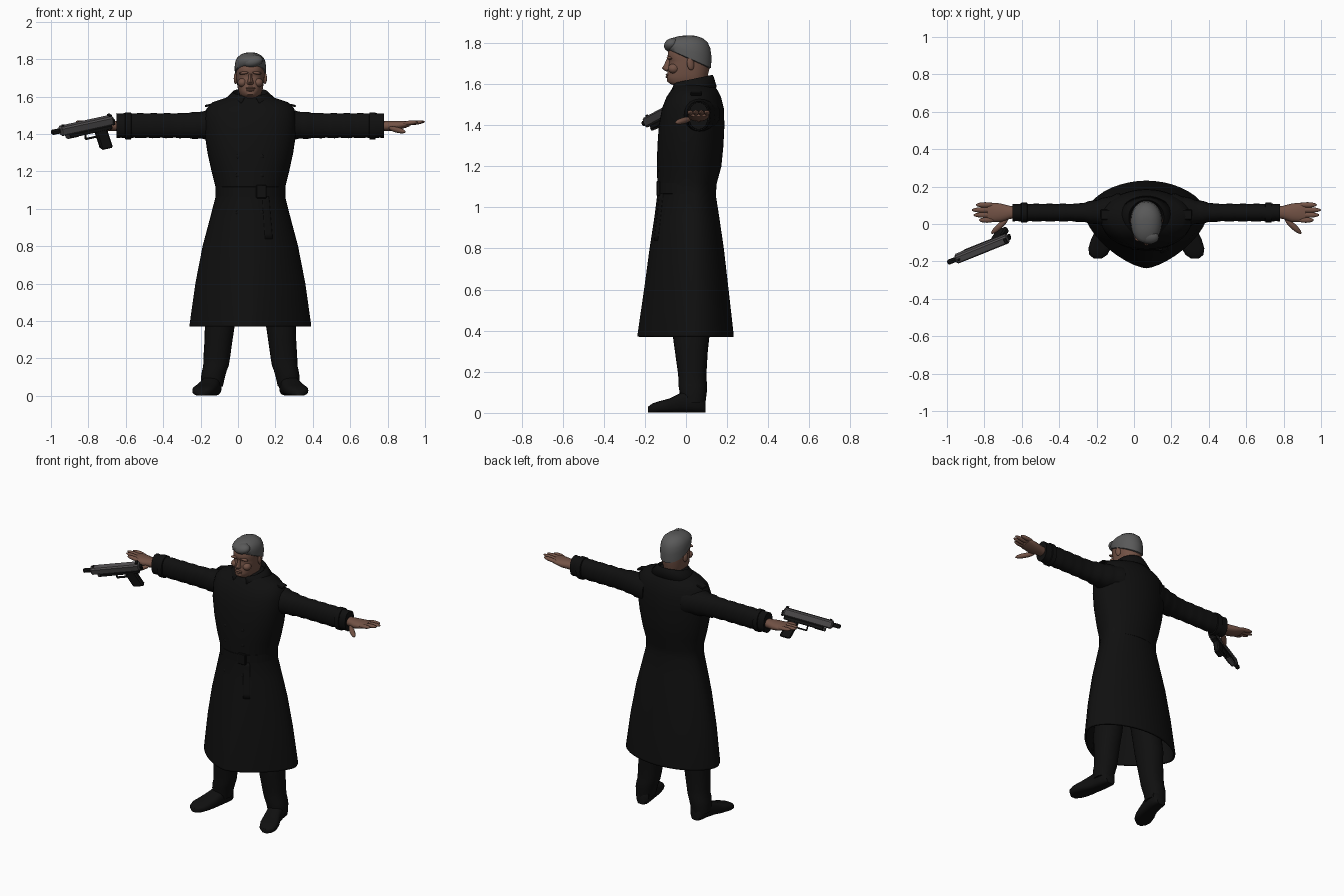
import bpy, bmesh, math
from mathutils import Vector, Matrix

if "Cube" in bpy.data.objects:
    bpy.data.objects.remove(bpy.data.objects["Cube"])
CX = 0.066  # body centre line


def material(name, r, g, b):
    m = bpy.data.materials.new(name)
    m.use_nodes = True
    m.diffuse_color = (r, g, b, 1)
    m.node_tree.nodes["Principled BSDF"].inputs["Base Color"].default_value = (r, g, b, 1)
    return m


CLOTH = material("black cloth", .005, .005, .005)
SKIN = material("skin", .17, .085, .06)
HAIR = material("grey hair", .1, .1, .1)
STEEL = material("gun grey", .08, .075, .078)
GRIP = material("gun black", .008, .008, .008)


def finish(name, bm, mat, angle=45, solid=0):
    bmesh.ops.recalc_face_normals(bm, faces=bm.faces)
    me = bpy.data.meshes.new(name)
    bm.to_mesh(me)
    bm.free()
    ob = bpy.data.objects.new(name, me)
    bpy.context.collection.objects.link(ob)
    me.materials.append(mat)
    if solid:
        mod = ob.modifiers.new("thickness", 'SOLIDIFY')
        mod.thickness = solid
    bpy.ops.object.select_all(action='DESELECT')
    ob.select_set(True)
    bpy.context.view_layer.objects.active = ob
    bpy.ops.object.shade_smooth_by_angle(angle=math.radians(angle))
    return ob


def oval(t, n):
    c, s = math.cos(t), math.sin(t)
    return math.copysign(abs(c) ** (2 / n), c), math.copysign(abs(s) ** (2 / n), s)


def loft(name, rings, mat, closed=True, caps=(True, True), **kw):
    bm = bmesh.new()
    rows = [[bm.verts.new(p) for p in r] for r in rings]
    k = len(rows[0])
    for a, b in zip(rows, rows[1:]):
        for i in range(k if closed else k - 1):
            j = (i + 1) % k
            bm.faces.new((a[i], a[j], b[j], b[i]))
    for row, cap in zip((rows[0], rows[-1]), caps):
        if cap and closed:
            bm.faces.new(row)
    return finish(name, bm, mat, **kw)


def level_ring(z, hw, yf, yb, nf=2, nb=2, yc=.04, tilt=0, x=CX, k=40):
    """Horizontal ring with separate front and back depth."""
    pts = []
    for i in range(k):
        t = math.tau * i / k
        c, s = oval(t, nb if t < math.pi else nf)
        y = yc + s * (yb - yc if s > 0 else yc - yf)
        pts.append((x + hw * c, y, z - tilt * y))
    return pts


def cross_ring(x, y, z, ry, rz, n=2.2, k=20):
    return [(x, y + ry * c, z + rz * s) for c, s in (oval(math.tau * i / k, n) for i in range(k))]


def ball(name, loc, size, mat, rot=(0, 0, 0)):
    bm = bmesh.new()
    bmesh.ops.create_uvsphere(bm, u_segments=20, v_segments=12, radius=1)
    bm.transform(Matrix.LocRotScale(Vector(loc), Matrix.Rotation(rot[0], 3, 'X')
                 @ Matrix.Rotation(rot[1], 3, 'Y') @ Matrix.Rotation(rot[2], 3, 'Z'), Vector(size)))
    return finish(name, bm, mat)


def box(name, loc, size, mat, frame=Matrix(), bevel=.004, shear=0):
    bm = bmesh.new()
    bmesh.ops.create_cube(bm, size=1)
    for v in bm.verts:
        v.co = Vector(v.co[i] * size[i] for i in range(3))
        v.co.x += shear * v.co.z
    bmesh.ops.bevel(bm, geom=bm.edges[:], offset=bevel, segments=1, affect='EDGES')
    bm.transform(frame @ Matrix.Translation(loc))
    return finish(name, bm, mat, 20)


# Coat body: height, half width, front, back, front roundness
COAT = [(.37, .313, -.225, .22, 1.45), (.38, .313, -.224, .22, 1.45), (.6, .282, -.192, .195, 1.6),
        (.8, .243, -.165, .172, 1.75), (.95, .203, -.142, .15, 1.9), (1.06, .175, -.128, .133, 2),
        (1.12, .175, -.127, .138, 2.1), (1.2, .195, -.13, .16, 2.2), (1.3, .217, -.127, .17, 2.3),
        (1.4, .232, -.12, .175, 2.3), (1.48, .234, -.105, .172, 2.3), (1.53, .224, -.085, .16, 2.2),
        (1.56, .195, -.065, .145, 2.1), (1.583, .125, -.05, .13, 2), (1.6, .08, -.03, .11, 2)]
loft("coat", [level_ring(z, w, f, b, n, 1.9) for z, w, f, b, n in COAT], CLOTH,
     caps=(False, True), solid=-.012)


def coat_y(x, z, back=False):
    """Depth of the coat surface at a given place."""
    for a, b in zip(COAT, COAT[1:]):
        if a[0] <= z <= b[0]:
            t = (z - a[0]) / (b[0] - a[0])
            _, w, f, r, n = (p + (q - p) * t for p, q in zip(a, b))
            n = 1.9 if back else n
            s = max(0, 1 - min(1, abs(x - CX) / w) ** n) ** (1 / n)
            return .04 + s * (r - .04 if back else f - .04)
    return 0


def panel(name, corners, back=False, lift=.008, steps=8):
    """Cloth plate that follows the coat between four corners (x, z)."""
    a, b, c, d = (Vector(p) for p in corners)
    rows = []
    for i in range(steps + 1):
        u = i / steps
        line = [a.lerp(b, u).lerp(d.lerp(c, u), j / steps) for j in range(steps + 1)]
        rows.append([(p.x, coat_y(p.x, p.y, back) + (lift if back else -lift), p.y) for p in line])
    return loft(name, rows, CLOTH, closed=False, solid=.008)


# Coat details
panel("front_flap", [(.15, 1.5), (.16, 1.13), (.145, 1.13), (.135, 1.5)])
panel("skirt_edge", [(.16, 1.05), (.185, .38), (.17, .38), (.145, 1.05)])
panel("right_lapel", [(.05, 1.55), (.12, 1.33), (-.06, 1.45), (-.03, 1.55)])
panel("left_lapel", [(.09, 1.55), (.12, 1.33), (.23, 1.42), (.17, 1.55)], lift=.01)
panel("back_cape", [(-.1, 1.54), (.23, 1.54), (.22, 1.32), (-.09, 1.32)], back=True, lift=.004)
panel("belt_tail", [(.13, 1.07), (.165, 1.07), (.185, .84), (.145, .84)], lift=.014)
for z in (1.18, 1.28, .98):
    for x in (0, .125):
        ball("button", (x, coat_y(x, z) - .008, z), (.012, .006, .012), CLOTH)

# Belt and buckle
loft("belt", [level_ring(z, .175 + o, -.13 - o, .136 + o, 2.1, 1.9)
              for z, o in ((1.063, 0), (1.067, .011), (1.118, .011), (1.122, 0))], CLOTH)
box("buckle", (.125, coat_y(.125, 1.09) - .016, 1.092), (.055, .018, .072), CLOTH)

# Collar, open at the front, folded outward
collar = []
for z, w, d, droop in ((1.56, .075, .08, 0), (1.635, .086, .089, .02), (1.645, .094, .094, .02),
                       (1.635, .104, .1, .02), (1.585, .15, .115, .01)):
    row = []
    for i in range(33):
        t = math.radians(-72 + 324 * i / 32)
        s = math.sin(t)
        row.append((CX + w * math.cos(t), .035 + d * s, z - droop * (1 - s)))
    collar.append(row)
loft("collar", collar, CLOTH, closed=False, solid=.008)

# Limbs, built once for each side
for side, word in ((1, "left"), (-1, "right")):
    X = lambda d: CX + side * d
    arm = []
    for i in range(25):
        t = i / 24
        fold = .003 * math.sin(i * 2.1) * (1 - .5 * t)
        taper = max(0, 1 - t * 2.4) ** 1.3
        arm.append(cross_ring(X(.14 + .575 * t), .061 + .008 * taper, 1.445 + .006 * taper,
                              .047 + .05 * taper + fold, .066 + .02 * taper + fold))
    loft(word + "_sleeve", arm, CLOTH)
    loft(word + "_cuff_strap", [cross_ring(X(d), .061, 1.444, r, r + .018)
                                for d, r in ((.635, .046), (.638, .054), (.668, .054), (.671, .046))], CLOTH)
    box(word + "_epaulette", (0, 0, 0), (.12, .055, .012), CLOTH,
        Matrix.Translation((X(.185), .05, 1.562)) @ Matrix.Rotation(side * .22, 4, 'Y'))
    # Hand with fingers and thumb
    loft(word + "_palm", [cross_ring(X(d), y, z, a, b) for d, y, z, a, b in
                          ((.69, .062, 1.443, .03, .027), (.73, .062, 1.443, .035, .027),
                           (.78, .06, 1.445, .05, .026), (.83, .062, 1.452, .052, .019),
                           (.85, .062, 1.455, .048, .014))], SKIN)
    for y, length in ((.021, .895), (.048, .925), (.075, .934), (.102, .912)):
        mid = (.81 + length) / 2
        ball(word + "_finger", (X(mid), y, 1.46), (length - mid, .0145, .012), SKIN, (0, -side * .1, 0))
    ball(word + "_thumb", (X(.785), -.012, 1.422), (.06, .016, .015), SKIN,
         (0, side * .25, -side * .72))
    # Trouser leg
    loft(word + "_trouser", [level_ring(z, w, y - h, y + h, 2.2, 2.2, y, x=X(d), k=24) for z, d, w, y, h in
                             ((.05, .205, .058, .035, .06), (.1, .2, .064, .035, .066),
                              (.135, .192, .066, .033, .07), (.16, .184, .068, .032, .068),
                              (.2, .18, .071, .03, .07), (.3, .17, .075, .026, .08),
                              (.38, .163, .08, .025, .09), (.6, .13, .085, .02, .09))], CLOTH)
    # Shoe, swept from heel to outward toe
    shoe = []
    for y, d, w, h in ((.095, .2, .03, .07), (.08, .2, .046, .1), (.03, .205, .05, .115), (-.03, .218, .052, .095),
                       (-.08, .235, .06, .07), (-.13, .25, .06, .057), (-.165, .257, .048, .045),
                       (-.185, .26, .02, .03)):
        shoe.append([(X(d) + w * c, y, max(.003, h / 2 + h / 2 * s))
                     for c, s in (oval(math.tau * i / 20, 2.8) for i in range(20))])
    loft(word + "_shoe", shoe, CLOTH)
    # Ear
    ball(word + "_ear", (X(.078), .022, 1.698), (.01, .018, .031), SKIN, (.15, 0, side * .3))
    ball(word + "_brow", (X(.033), -.08, 1.727), (.028, .014, .008), SKIN, (0, side * .12, 0))
    ball(word + "_cheek", (X(.042), -.06, 1.675), (.026, .028, .024), SKIN)

# Head: height, half width, front, back
loft("head", [level_ring(z, w, f, b, 2.4, 2, .03) for z, w, f, b in
              ((1.52, .06, -.02, .1), (1.585, .06, -.03, .1), (1.6, .052, -.075, .1), (1.612, .058, -.092, .1),
               (1.635, .065, -.094, .105), (1.65, .068, -.09, .108), (1.67, .071, -.091, .113),
               (1.7, .075, -.082, .116), (1.715, .076, -.082, .117), (1.73, .077, -.09, .116),
               (1.76, .076, -.087, .113), (1.79, .068, -.07, .1), (1.815, .045, -.03, .08))], SKIN)
loft("nose", [level_ring(z, w, f, -.06, 2, 2, -.075, k=16) for z, w, f in
              ((1.662, .012, -.096), (1.668, .019, -.108), (1.677, .018, -.117), (1.695, .011, -.106),
               (1.722, .009, -.094))], SKIN)
for z, w in ((1.645, .027), (1.634, .023)):
    ball("lip", (CX, -.09, z), (w, .009, .006), SKIN)

# Hair cap with a tilted hairline and a swept front
loft("hair", [level_ring(z, w, f, b, 2.2, 2, .02, tilt) for z, w, f, b, tilt in
              ((1.727, .074, -.084, .113, .46), (1.732, .083, -.094, .122, .44), (1.765, .084, -.102, .124, .25),
               (1.79, .08, -.1, .118, .12), (1.81, .07, -.085, .104, .05), (1.825, .052, -.06, .08, .02),
               (1.834, .03, -.03, .05, 0), (1.836, .01, 0, .03, 0))], HAIR)
ball("hair_sweep", (CX + .012, -.068, 1.79), (.056, .04, .032), HAIR, (.35, -.2, 0))

# Pistol, placed by its barrel line and leaning top
along = Vector((.29, .117, .063)).normalized()
up = Vector((-.06, -.35, .93))
up = (up - along * up.dot(along)).normalized()
gun = Matrix((along, up.cross(along), up)).transposed().to_4x4()
gun.translation = (-.812, -.13, 1.442)
box("gun_slide", (0, 0, .004), (.31, .046, .05), STEEL, gun, .008)
box("gun_frame", (.02, 0, -.03), (.25, .038, .024), GRIP, gun)
box("gun_muzzle", (-.178, 0, .006), (.05, .024, .026), GRIP, gun, .006)
box("gun_rail", (-.085, 0, -.036), (.07, .03, .02), STEEL, gun)
box("gun_grip", (.095, 0, -.09), (.068, .036, .12), GRIP, gun, .008, -.25)
box("trigger_guard_bottom", (.025, 0, -.072), (.07, .014, .008), GRIP, gun, .002)
box("trigger_guard_front", (-.008, 0, -.057), (.008, .014, .035), GRIP, gun, .002)
box("rear_sight", (.14, 0, .032), (.016, .03, .012), GRIP, gun, .002)
box("front_sight", (-.135, 0, .032), (.014, .01, .01), GRIP, gun, .002)
box("gun_hammer", (.158, 0, -.008), (.016, .024, .034), GRIP, gun, .003)
